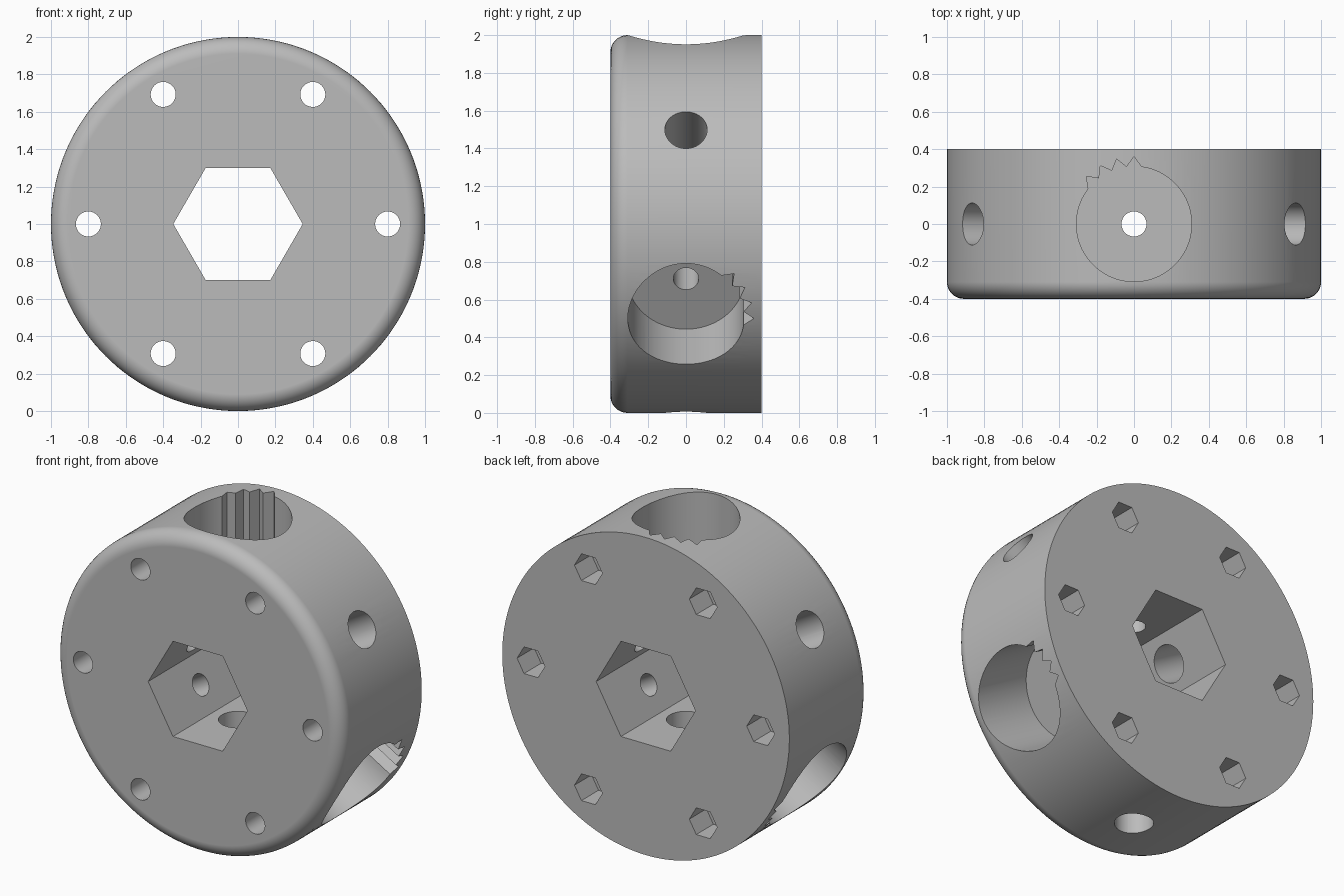
import bpy, bmesh
from math import cos, sin, radians, tau
from mathutils import Matrix

cube = bpy.data.objects.get("Cube")
if cube:
    bpy.data.objects.remove(cube, do_unlink=True)

grey = bpy.data.materials.new("plain grey")
grey.use_nodes = True
grey.diffuse_color = (0.5, 0.5, 0.5, 1)
grey.node_tree.nodes["Principled BSDF"].inputs["Base Color"].default_value = grey.diffuse_color

CENTRE = Matrix.Translation((0, 0, 1))
AXIAL = CENTRE @ Matrix.Rotation(radians(90), 4, 'X')   # local z points to the front


def radial(angle):
    return CENTRE @ Matrix.Rotation(radians(angle), 4, 'Y')


def circle(r, n=48, cx=0, cy=0):
    return [(cx + r * cos(tau * i / n), cy + r * sin(tau * i / n)) for i in range(n)]


def prism(name, outline, low, high, matrix, fillet=0):
    """Extrude an outline along local z, optionally rounding the high rim."""
    bm = bmesh.new()
    base = bm.faces.new([bm.verts.new((x, y, low)) for x, y in outline])
    top = bmesh.ops.extrude_face_region(bm, geom=[base], use_keep_orig=True)["geom"]
    verts = [v for v in top if isinstance(v, bmesh.types.BMVert)]
    bmesh.ops.translate(bm, verts=verts, vec=(0, 0, high - low))
    if fillet:
        rim = [e for e in bm.edges if all(v.co.z > high - 1e-4 for v in e.verts)]
        bmesh.ops.bevel(bm, geom=rim, offset=fillet, segments=8, profile=0.5, affect='EDGES')
    bmesh.ops.recalc_face_normals(bm, faces=bm.faces)
    mesh = bpy.data.meshes.new(name)
    bm.to_mesh(mesh)
    bm.free()
    mesh.transform(matrix)
    mesh.materials.append(grey)
    obj = bpy.data.objects.new(name, mesh)
    bpy.context.collection.objects.link(obj)
    return obj


# Round hub with a filleted front rim
hub = prism("hub", circle(1, 144), -0.4, 0.4, AXIAL, fillet=0.09)

# Hexagonal shaft bore
cutters = [prism("shaft_bore", circle(0.346, 6), -0.6, 0.6, AXIAL)]

# Bolt holes with nut recesses at the back
for i in range(6):
    x, y = 0.8 * cos(tau * i / 6), 0.8 * sin(tau * i / 6)
    cutters.append(prism("bolt_hole", circle(0.067, 32, x, y), -0.6, 0.6, AXIAL))
    cutters.append(prism("nut_recess", circle(0.097, 6, x, y), -0.6, -0.23, AXIAL))

# Round pocket outline with four pointed notches
notched = []
for step in range(96):
    deg = step * 3.75
    peak = deg in (90, 105, 120, 135)
    if peak or not 82.5 < deg < 142.5 or deg % 15 == 7.5:
        r = 0.36 if peak else 0.308
        notched.append((r * cos(radians(deg)), r * sin(radians(deg))))

# Notched pockets, their pilot holes and the plain radial holes between them
for turn in (0, 120, 240):
    cutters.append(prism("notched_pocket", notched, 0.58, 1.2, radial(turn)))
    cutters.append(prism("pilot_hole", circle(0.067, 32), 0.1, 0.8, radial(turn)))
    cutters.append(prism("radial_hole", circle(0.112), 0.1, 1.2, radial(turn + 60)))

# Cut everything out of the hub
bpy.ops.object.select_all(action='DESELECT')
bpy.context.view_layer.objects.active = hub
hub.select_set(True)
for cutter in cutters:
    cutter.hide_render = True
    cut = hub.modifiers.new("cut", 'BOOLEAN')
    cut.operation = 'DIFFERENCE'
    cut.solver = 'EXACT'
    cut.object = cutter
    bpy.ops.object.modifier_apply(modifier=cut.name)
    bpy.data.objects.remove(cutter, do_unlink=True)

# Smooth round walls, crisp edges
bpy.ops.object.shade_smooth_by_angle(angle=radians(25))
normals = hub.modifiers.new("even_normals", 'WEIGHTED_NORMAL')
normals.keep_sharp = True
